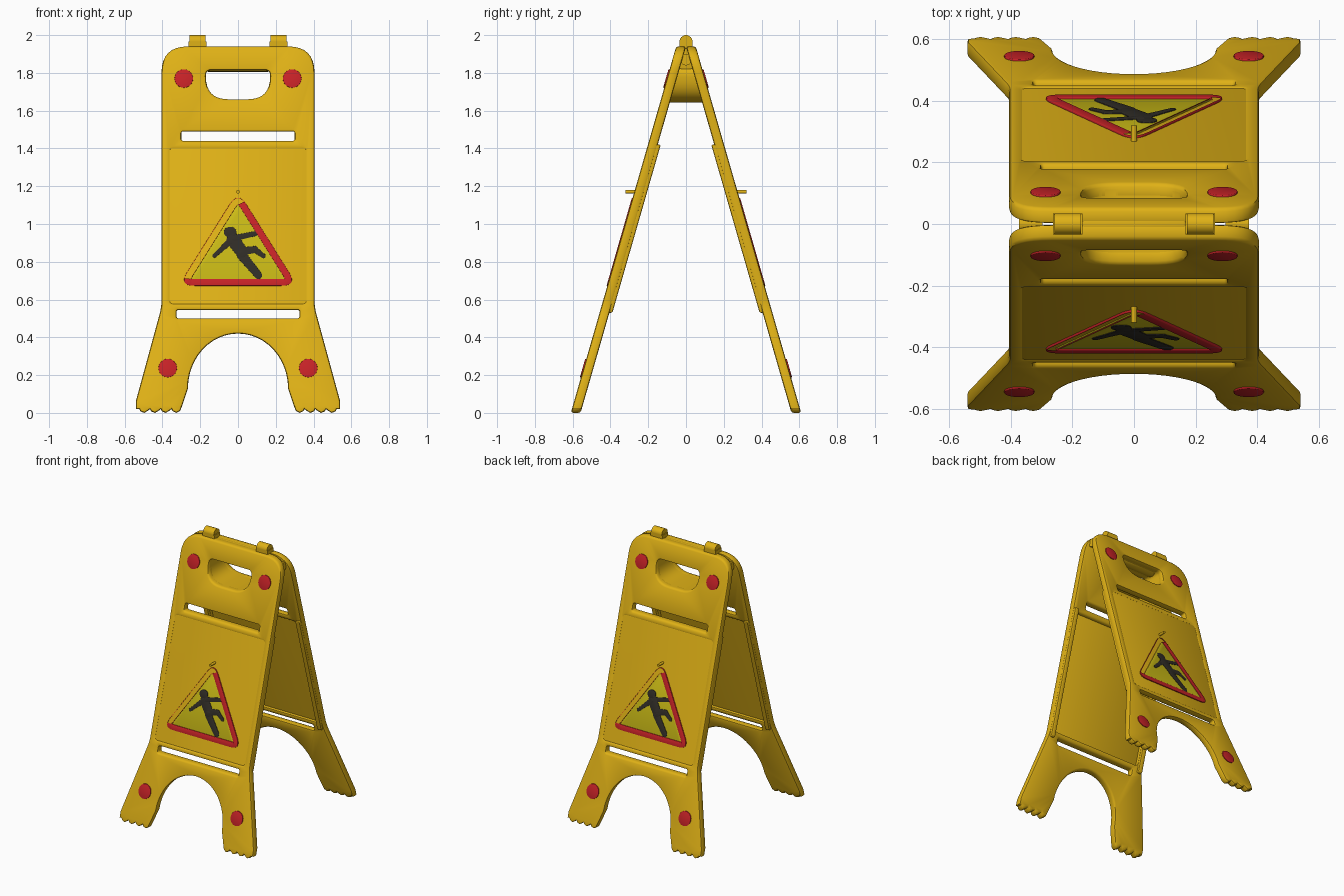
import bpy, bmesh, math
from mathutils import Vector, Matrix

if "Cube" in bpy.data.objects:
    bpy.data.objects.remove(bpy.data.objects["Cube"])

LEAN, FOOT_Y = 0.2876, -0.61          # panel outer face: y = FOOT_Y + LEAN * z


def material(name, rgb):
    m = bpy.data.materials.new(name)
    m.diffuse_color = (*rgb, 1)
    m.use_nodes = True
    m.node_tree.nodes["Principled BSDF"].inputs["Base Color"].default_value = m.diffuse_color
    return m


YELLOW = material("safety yellow", (0.74, 0.44, 0.008))
LEMON = material("sign lemon", (0.60, 0.50, 0.008))
RED = material("sign red", (0.56, 0.016, 0.02))
DARK = material("figure dark", (0.03, 0.026, 0.02))


def finish(name, bm, mat, both=False):
    """Turn a bmesh into an object; optionally add its copy on the back panel."""
    bmesh.ops.recalc_face_normals(bm, faces=bm.faces)
    me = bpy.data.meshes.new(name)
    bm.to_mesh(me)
    bm.free()
    me.materials.append(mat)
    me.polygons.foreach_set("use_smooth", [True] * len(me.polygons))
    me.set_sharp_from_angle(angle=math.radians(40))
    ob = bpy.data.objects.new(("front_" if both else "") + name, me)
    bpy.context.collection.objects.link(ob)
    if both:
        back = bpy.data.objects.new("back_" + name, me)
        back.rotation_euler.z = math.pi
        bpy.context.collection.objects.link(back)
    return ob


def rounded(pts, n=8):
    """Points (x, z, corner length) -> closed loop with softened corners."""
    out = []
    for i, (x, z, r) in enumerate(pts):
        p = Vector((x, z))
        if r == 0:
            out.append(p)
            continue
        a = p + (Vector(pts[i - 1][:2]) - p).normalized() * r
        b = p + (Vector(pts[(i + 1) % len(pts)][:2]) - p).normalized() * r
        for k in range(n + 1):
            t = k / n
            out.append(a * (1 - t) ** 2 + p * 2 * t * (1 - t) + b * t * t)
    return out


def rect(x, z0, z1, r, cx=0):
    return rounded([(cx - x, z0, r), (cx + x, z0, r), (cx + x, z1, r), (cx - x, z1, r)])


def circle(x, z, r, n=24):
    return [Vector((x + r * math.cos(2 * math.pi * k / n),
                    z + r * math.sin(2 * math.pi * k / n))) for k in range(n)]


def stroke(a, b, ra, rb):
    """Tapered capsule between two points."""
    a, b = Vector(a), Vector(b)
    ang = math.atan2(b.y - a.y, b.x - a.x)
    pts = []
    for c, r, start in ((b, rb, ang - math.pi / 2), (a, ra, ang + math.pi / 2)):
        for k in range(9):
            t = start + math.pi * k / 8
            pts.append(c + Vector((math.cos(t), math.sin(t))) * r)
    return pts


def inset(loop, d):
    """Shift a loop to its left by d (inwards when counter-clockwise)."""
    out = []
    for i, p in enumerate(loop):
        e1 = (p - loop[i - 1]).normalized()
        e2 = (loop[(i + 1) % len(loop)] - p).normalized()
        n1, n2 = Vector((-e1.y, e1.x)), Vector((-e2.y, e2.x))
        out.append(p + (n1 + n2) * d / max(0.6, 1 + n1.dot(n2)))
    return out


def slab(name, loops, w0, w1, bevel, mat):
    """Leaning plate: outer loop then holes, depth w0..w1 behind the outer face."""
    bm = bmesh.new()
    steps = [(bevel * (1 - math.sin(a)), bevel * (1 - math.cos(a)))
             for a in (0, math.pi / 4, math.pi / 2)]
    rings = [(d, w0 + h) for d, h in steps] + [(d, w1 - h) for d, h in reversed(steps)]
    caps = [[], []]
    for i, loop in enumerate(loops):
        loop = loop if i == 0 else loop[::-1]
        grid = [[bm.verts.new((p.x, w, p.y)) for p in inset(loop, d)] for d, w in rings]
        n = len(loop)
        for lo, hi in zip(grid, grid[1:]):
            for k in range(n):
                bm.faces.new((lo[k], lo[(k + 1) % n], hi[(k + 1) % n], hi[k]))
        for cap, ring in zip(caps, (grid[0], grid[-1])):
            cap += [bm.edges.get((ring[k], ring[(k + 1) % n])) for k in range(n)]
    for cap in caps:
        bmesh.ops.triangle_fill(bm, use_beauty=True, edges=cap, normal=(0, 1, 0))
    for v in bm.verts:
        v.co.y += FOOT_Y + LEAN * v.co.z
    return finish(name, bm, mat, both=True)


def add_cylinder(bm, centre, r, length, axis="X"):
    rot = Matrix.Rotation(math.pi / 2, 4, "Y" if axis == "X" else "X")
    bmesh.ops.create_cone(bm, cap_ends=True, segments=32, radius1=r, radius2=r, depth=length,
                          matrix=Matrix.Translation(centre) @ rot)


# panel outline: arch, scalloped foot, flared leg, rounded shoulder (right half)
half = [(0.265 * math.sin(a), 0.13 + 0.29 * math.cos(a), 0)
        for a in [math.pi / 2 * k / 12 for k in range(1, 13)]]
half += [(0.295, 0.04, 0)]
for k in range(4):
    x = 0.305 + k * 0.057
    half += [(x, 0.012, 0), (x + 0.02, 0.0, 0), (x + 0.04, 0.008, 0), (x + 0.047, 0.02, 0)]
half += [(0.54, 0.02, 0), (0.54, 0.065, 0), (0.405, 0.56, 0.04), (0.405, 1.94, 0.14)]
outline = rounded([(0, 0.42, 0)] + half + [(-x, z, r) for x, z, r in reversed(half)])

hole = rounded([(-0.17, 1.66, 0.12), (0.17, 1.66, 0.12), (0.17, 1.815, 0.03), (-0.17, 1.815, 0.03)])
slab("panel_frame", [outline, hole, rect(0.30, 1.44, 1.49, 0.012), rect(0.325, 0.50, 0.545, 0.012),
                     rect(0.36, 0.58, 1.40, 0.02)], 0, 0.052, 0.012, YELLOW)
slab("panel_sheet", [rect(0.37, 0.57, 1.41, 0.01)], 0.004, 0.03, 0.002, YELLOW)

# stiffening rails on the inner side edges
for side, s in (("left", -1), ("right", 1)):
    slab(side + "_rail", [rect(0.018, 0.53, 1.42, 0.01, cx=s * 0.383)], 0.03, 0.068, 0.008, YELLOW)

# red reflector dots
for label, x, z in (("upper", 0.287, 1.77), ("lower", 0.372, 0.237)):
    for side, s in (("left", -1), ("right", 1)):
        slab(f"{label}_{side}_dot", [circle(s * x, z, 0.049)], -0.006, 0.003, 0.002, RED)

# warning triangle
tri = rounded([(-0.315, 0.673, 0.085), (0.315, 0.673, 0.085), (0, 1.175, 0.085)])
slab("triangle_border", [tri, inset(tri, 0.036)], -0.004, 0.005, 0.002, RED)
slab("triangle_field", [inset(tri, 0.034)], 0.0, 0.006, 0.0005, LEMON)

# slipping figure
limbs = {
    "head": ((-0.048, 0.957), (-0.035, 0.957), 0.027, 0.027),
    "torso": ((-0.025, 0.915), (0.02, 0.852), 0.036, 0.032),
    "raised_arm": ((-0.02, 0.925), (0.095, 0.95), 0.016, 0.013),
    "upper_arm": ((-0.035, 0.915), (-0.075, 0.878), 0.018, 0.015),
    "forearm": ((-0.075, 0.878), (-0.125, 0.832), 0.014, 0.011),
    "standing_leg": ((0.02, 0.835), (0.108, 0.728), 0.026, 0.02),
    "bent_thigh": ((0.02, 0.855), (0.09, 0.865), 0.022, 0.018),
    "bent_shin": ((0.09, 0.865), (0.135, 0.83), 0.016, 0.012),
}
for label, args in limbs.items():
    slab("figure_" + label, [stroke(*args)], -0.003, 0.005, 0.001, DARK)

# small hook pin above the triangle
bm = bmesh.new()
add_cylinder(bm, (0, -0.29, 1.17), 0.009, 0.06, "Y")
finish("pin", bm, YELLOW, both=True)

# rolled grip across the top
bm = bmesh.new()
add_cylinder(bm, (0, 0, 1.873), 0.067, 0.35)
rims = [e for e in bm.edges if abs(e.verts[0].co.x - e.verts[1].co.x) < 1e-4]
bmesh.ops.bevel(bm, geom=rims, offset=0.015, segments=3, affect="EDGES", profile=0.5)
finish("grip", bm, YELLOW)

# hand-hole sleeve joining both panels
bm = bmesh.new()
rows = []
for loop in (hole, inset(hole, -0.018)):
    for s in (1, -1):
        rows.append([bm.verts.new((p.x, s * (FOOT_Y + LEAN * p.y + 0.02), p.y)) for p in loop])
n = len(hole)
for a, b in ((0, 1), (1, 3), (3, 2), (2, 0)):
    for k in range(n):
        j = (k + 1) % n
        bm.faces.new((rows[a][k], rows[a][j], rows[b][j], rows[b][k]))
finish("hand_hole_sleeve", bm, YELLOW)

# hinge knuckles and side hinge barrels
for side, s in (("left", -1), ("right", 1)):
    bm = bmesh.new()
    add_cylinder(bm, (s * 0.215, 0, 1.966), 0.034, 0.085)
    bmesh.ops.create_cube(bm, size=1, matrix=Matrix.Translation((s * 0.215, 0, 1.925))
                          @ Matrix.Diagonal((0.095, 0.068, 0.08, 1)))
    finish(side + "_hinge_knuckle", bm, YELLOW)
    bm = bmesh.new()
    add_cylinder(bm, (s * 0.335, 0, 1.87), 0.03, 0.075)
    finish(side + "_hinge_barrel", bm, YELLOW)
